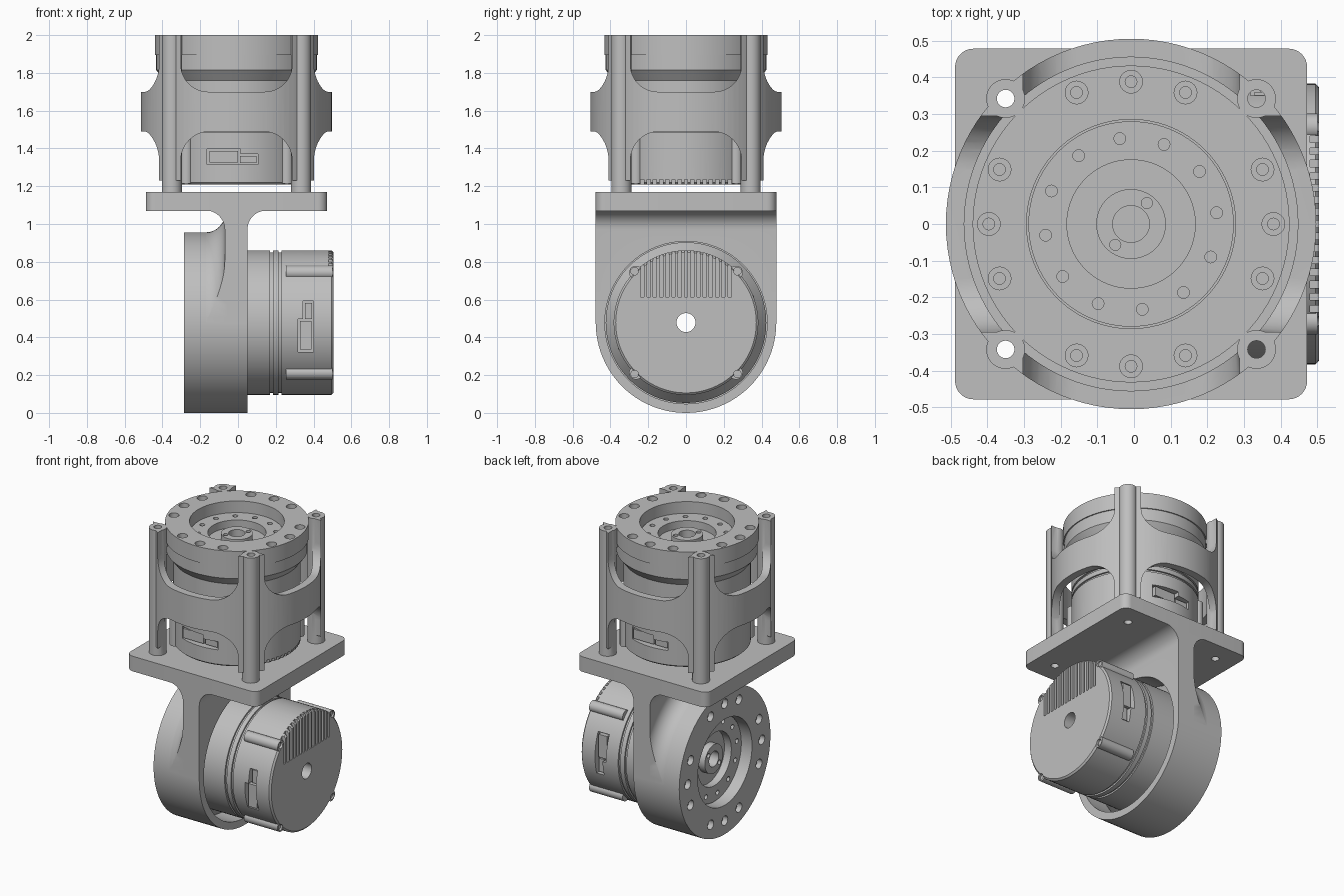
import bpy, bmesh, math
from mathutils import Matrix, Vector

if "Cube" in bpy.data.objects:
    bpy.data.objects.remove(bpy.data.objects["Cube"])

grey = bpy.data.materials.new("machined_grey")
grey.use_nodes = True
grey.diffuse_color = (0.52, 0.52, 0.52, 1)
grey.node_tree.nodes["Principled BSDF"].inputs["Base Color"].default_value = (0.52, 0.52, 0.52, 1)

T = Matrix.Translation
R = Matrix.Rotation
SEG = 96
QUARTERS = [k * math.pi / 2 for k in range(4)]
CORNERS = [(sx, sy) for sx in (-1, 1) for sy in (-1, 1)]


def make(name, bm, matrix=Matrix()):
    bmesh.ops.recalc_face_normals(bm, faces=bm.faces)
    bm.transform(matrix)
    mesh = bpy.data.meshes.new(name)
    bm.to_mesh(mesh)
    bm.free()
    mesh.materials.append(grey)
    ob = bpy.data.objects.new(name, mesh)
    bpy.context.scene.collection.objects.link(ob)
    return ob


def lathe(name, profile, matrix=Matrix()):
    """Spin a closed (radius, z) profile about z."""
    bm = bmesh.new()
    rings = []
    for i in range(SEG):
        a = 2 * math.pi * i / SEG
        rings.append([bm.verts.new((r * math.cos(a), r * math.sin(a), z)) for r, z in profile])
    n = len(profile)
    for i in range(SEG):
        p, q = rings[i], rings[(i + 1) % SEG]
        for j in range(n):
            k = (j + 1) % n
            bm.faces.new((p[j], q[j], q[k], p[k]))
    return make(name, bm, matrix)


def prism(name, points, z0, z1, matrix=Matrix()):
    bm = bmesh.new()
    face = bm.faces.new([bm.verts.new((x, y, z0)) for x, y in points])
    top = bmesh.ops.extrude_face_region(bm, geom=[face])["geom"]
    bmesh.ops.translate(bm, vec=(0, 0, z1 - z0),
                        verts=[v for v in top if isinstance(v, bmesh.types.BMVert)])
    return make(name, bm, matrix)


def arc(cx, cy, r, start, end, n=12):
    return [(cx + r * math.cos(math.radians(start + (end - start) * i / n)),
             cy + r * math.sin(math.radians(start + (end - start) * i / n))) for i in range(n + 1)]


def rod(name, x, y, r, z0, z1, matrix=Matrix(), n=32):
    return prism(name, arc(x, y, r, 0, 360 - 360 / n, n - 1), z0, z1, matrix)


def box(name, lo, hi, matrix=Matrix()):
    return prism(name, [(lo[0], lo[1]), (hi[0], lo[1]), (hi[0], hi[1]), (lo[0], hi[1])],
                 lo[2], hi[2], matrix)


def combine(ob, tools, operation="DIFFERENCE"):
    for tool in tools:
        tool.hide_render = True
        mod = ob.modifiers.new("cut", "BOOLEAN")
        mod.operation, mod.object, mod.solver = operation, tool, "EXACT"
    graph = bpy.context.evaluated_depsgraph_get()
    mesh = bpy.data.meshes.new_from_object(ob.evaluated_get(graph))
    ob.modifiers.clear()
    ob.data = mesh
    for tool in tools:
        bpy.data.objects.remove(tool)


def merge_tools(name, tools):
    """Join separate, non-touching cutters into one."""
    bm = bmesh.new()
    for tool in tools:
        bm.from_mesh(tool.data)
        bpy.data.objects.remove(tool)
    return make(name, bm)


def bolt_cutters(matrix):
    """Twelve counterbores, three around each axis."""
    wide, narrow = [], []
    for q in QUARTERS:
        for d in (-22.5, 0, 22.5):
            a = q + math.radians(d)
            x, y = 0.388 * math.cos(a), 0.388 * math.sin(a)
            wide.append(rod("bore", x, y, 0.031, 0.755, 0.85, matrix, 24))
            narrow.append(rod("bore", x, y, 0.016, 0.72, 0.85, matrix, 16))
    return [merge_tools("bores", wide), merge_tools("sockets", narrow)]


def motor(prefix, M):
    body = lathe(prefix + "_motor", [
        (0.05, 0), (0.372, 0), (0.383, 0.01), (0.383, 0.275), (0.372, 0.275), (0.372, 0.29),
        (0.383, 0.29), (0.383, 0.32), (0.372, 0.32), (0.372, 0.335), (0.383, 0.335),
        (0.383, 0.55), (0.425, 0.605), (0.425, 0.685), (0.28, 0.685), (0.28, 0.715),
        (0.175, 0.715), (0.175, 0.665), (0.095, 0.665), (0.095, 0.71), (0.05, 0.71)], M)
    combine(body, [rod("ear", 0.265 * sx, 0.265 * sy, 0.036, 0.004, 0.25, M) for sx, sy in CORNERS], "UNION")
    # cooling slots, cap screws, output face holes
    cuts = [box("slot", (0.135, y * 0.033 - 0.009, -0.05), (0.45, y * 0.033 + 0.009, 0.025), M)
            for y in range(-7, 8)]
    cuts += [rod("screw", 0.272 * sx, 0.272 * sy, 0.02, -0.05, 0.015, M, 16)
             for sx, sy in CORNERS if sx < 0]
    for i in range(12):
        a = math.radians(7.5 + 30 * i)
        cuts.append(rod("hole", 0.235 * math.cos(a), 0.235 * math.sin(a), 0.016, 0.685, 0.8, M, 16))
    for s in (-1, 1):
        cuts.append(rod("hub_hole", 0.043 * s, 0.057 * s, 0.015, 0.68, 0.8, M, 16))
    # connector pockets on both sides
    for a in (0, math.pi):
        S = M @ R(a, 4, "Z")
        cuts.append(prism("pocket", [(-0.155, 0.105), (0.115, 0.105), (0.115, 0.16),
                                     (0.02, 0.16), (0.02, 0.187), (-0.155, 0.187)],
                          0.33, 0.5, S @ R(math.pi / 2, 4, "X")))
        box(prefix + "_wide_plug", (-0.143, -0.36, 0.115), (0.008, -0.32, 0.177), S)
        box(prefix + "_narrow_plug", (0.018, -0.355, 0.113), (0.105, -0.32, 0.151), S)
    combine(body, [merge_tools("motor_cuts", cuts)])
    # cap screws beside the slots
    combine(body, [merge_tools("screws", [rod("screw", 0.272, 0.272 * s, 0.02, -0.05, 0.015, M, 16)
                                          for s in (-1, 1)])])


UP = T((-0.008, 0, 1.21))
SIDE = T((0.505, 0, 0.478)) @ R(-math.pi / 2, 4, "Y")
motor("upper", UP)
motor("lower", SIDE)

# upper housing: tube, posts and top flange, with arched windows on four sides
AXIS = T((-0.008, 0, 0))
housing = lathe("upper_housing", [(0.455, 1.23), (0.505, 1.23), (0.505, 2), (0.42, 2),
                                  (0.42, 1.88), (0.455, 1.84)], AXIS)
upper_window = [(0.295, 2.1), (-0.295, 2.1)] + arc(-0.15, 1.845, 0.145, 180, 270) + arc(0.15, 1.845, 0.145, 270, 360)
lower_window = [(-0.295, 1.1), (0.295, 1.1)] + arc(0.14, 1.335, 0.155, 0, 90) + arc(-0.14, 1.335, 0.155, 90, 180)
windows = []
for q in QUARTERS:
    M = AXIS @ R(q, 4, "Z") @ R(math.pi / 2, 4, "X")
    windows += [prism("window", w, 0.26, 0.7, M) for w in (upper_window, lower_window)]
combine(housing, windows)
combine(housing, [rod("post", 0.342 * sx, 0.342 * sy, 0.053, 1.17, 2, AXIS) for sx, sy in CORNERS], "UNION")
combine(housing, [lathe("flange", [(0.285, 0.685), (0.285, 0.79), (0.432, 0.79), (0.432, 0.685)], UP)], "UNION")


def post_holes():
    return merge_tools("post_holes", [rod("hole", 0.342 * sx, 0.342 * sy, 0.024, 1, 2.1, AXIS, 24)
                                      for sx, sy in CORNERS])


combine(housing, [post_holes()] + bolt_cutters(UP))

# mounting plate with rounded corners
outline = []
for cx, cy, a in ((1, 1, 0), (-1, 1, 90), (-1, -1, 180), (1, -1, 270)):
    outline += arc(0.43 * cx, 0.428 * cy, 0.05, a, a + 90, 8)
plate = prism("mounting_plate", outline, 1.07, 1.17, AXIS)
combine(plate, [post_holes()])

# bracket ring around the lower motor
ring = lathe("bracket_ring", [(0.285, 0.685), (0.285, 0.79), (0.478, 0.79), (0.478, 0.455),
                              (0.43, 0.455), (0.43, 0.685)], SIDE)
combine(ring, bolt_cutters(SIDE))

# web joining ring to plate, filleted into the plate
web_shape = [(-0.07, 0.478), (0.05, 0.478)] + arc(0.15, 0.971, 0.1, 180, 90) + arc(-0.17, 0.971, 0.1, 90, 0)
web = prism("bracket_web", web_shape, -0.478, 0.478, R(math.pi / 2, 4, "X"))
combine(web, [rod("bore", 0, 0, 0.44, 0.3, 0.7, SIDE, SEG)])

# concave flare blending the ring into the web
flare = lathe("ring_flare", [(0.46, 0.675)] + arc(0.578, 0.675, 0.1, 180, 270) + [(0.578, 0.56), (0.46, 0.56)], SIDE)
combine(flare, [box("limit", (-0.3, -0.478, 0.478), (0.2, 0.478, 1.07))], "INTERSECT")

bpy.ops.object.select_all(action="DESELECT")
for ob in bpy.context.scene.collection.objects:
    if ob.type == "MESH":
        ob.select_set(True)
        bpy.context.view_layer.objects.active = ob
bpy.ops.object.shade_smooth_by_angle(angle=math.radians(30))
